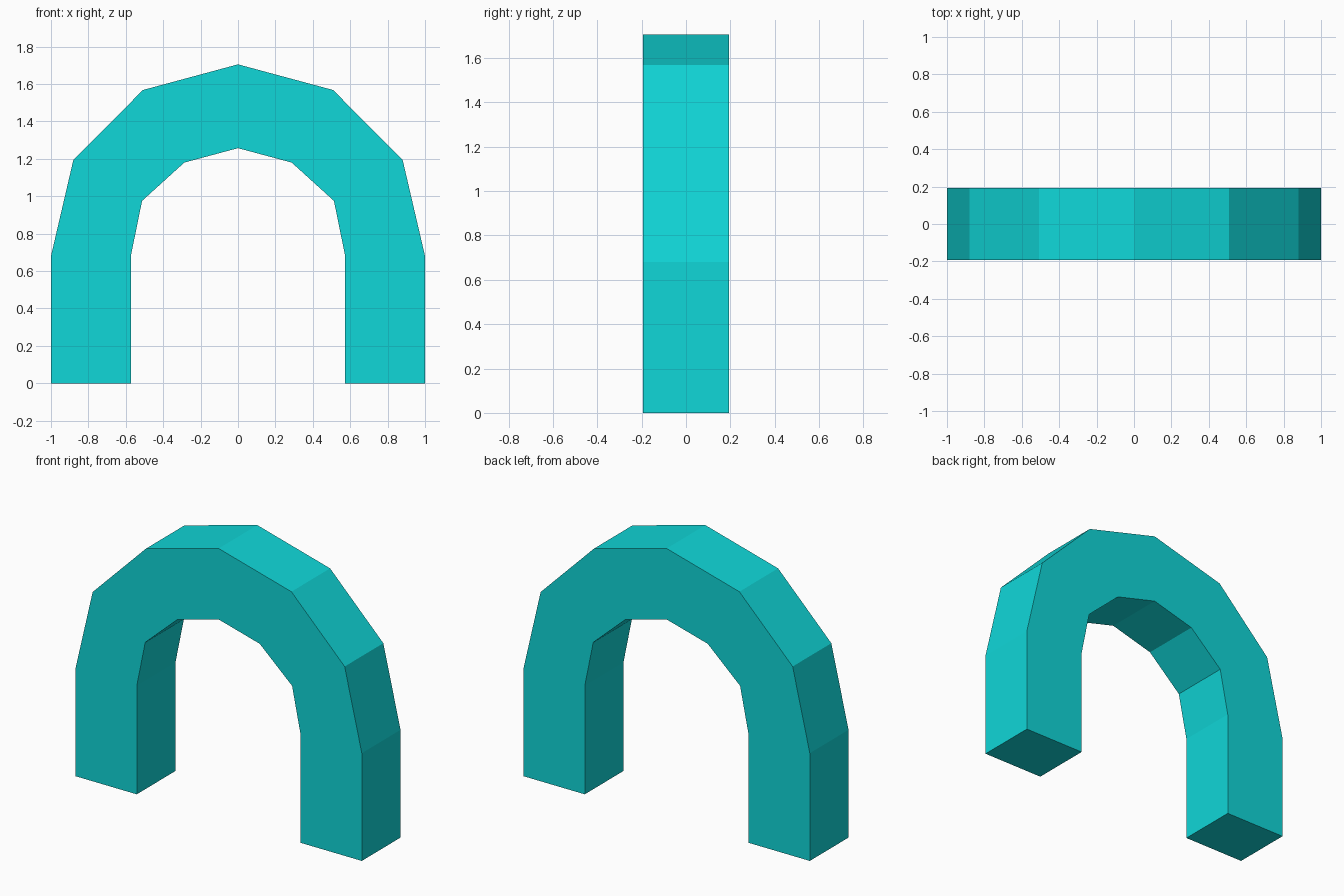
import bpy
import bmesh

cube = bpy.data.objects.get("Cube")
if cube:
    bpy.data.objects.remove(cube, do_unlink=True)

# Turquoise material
turquoise = bpy.data.materials.new("turquoise")
turquoise.use_nodes = True
colour = (0.005, 0.68, 0.69, 1)
turquoise.diffuse_color = colour
turquoise.node_tree.nodes["Principled BSDF"].inputs["Base Color"].default_value = colour

# Half outlines (x, z), from the foot to the crown
outer = [(1, 0), (1, 0.68), (0.88, 1.195), (0.508, 1.568), (0, 1.705)]
inner = [(0.572, 0), (0.572, 0.685), (0.513, 0.975), (0.287, 1.18), (0, 1.257)]
half_depth = 0.193


def full(half):
    """Mirror a half outline across x = 0."""
    return half + [(-x, z) for x, z in reversed(half[:-1])]


# Arch: a strip of quads between the outlines, extruded in depth
bm = bmesh.new()
rows = [[bm.verts.new((x, -half_depth, z)) for x, z in full(half)]
        for half in (outer, inner)]
for i in range(len(rows[0]) - 1):
    bm.faces.new((rows[0][i], rows[0][i + 1], rows[1][i + 1], rows[1][i]))
result = bmesh.ops.extrude_face_region(bm, geom=bm.faces[:], use_keep_orig=True)
back = [v for v in result["geom"] if isinstance(v, bmesh.types.BMVert)]
bmesh.ops.translate(bm, verts=back, vec=(0, 2 * half_depth, 0))
bmesh.ops.recalc_face_normals(bm, faces=bm.faces[:])

mesh = bpy.data.meshes.new("arch")
bm.to_mesh(mesh)
bm.free()
mesh.materials.append(turquoise)
arch = bpy.data.objects.new("arch", mesh)
bpy.context.scene.collection.objects.link(arch)
